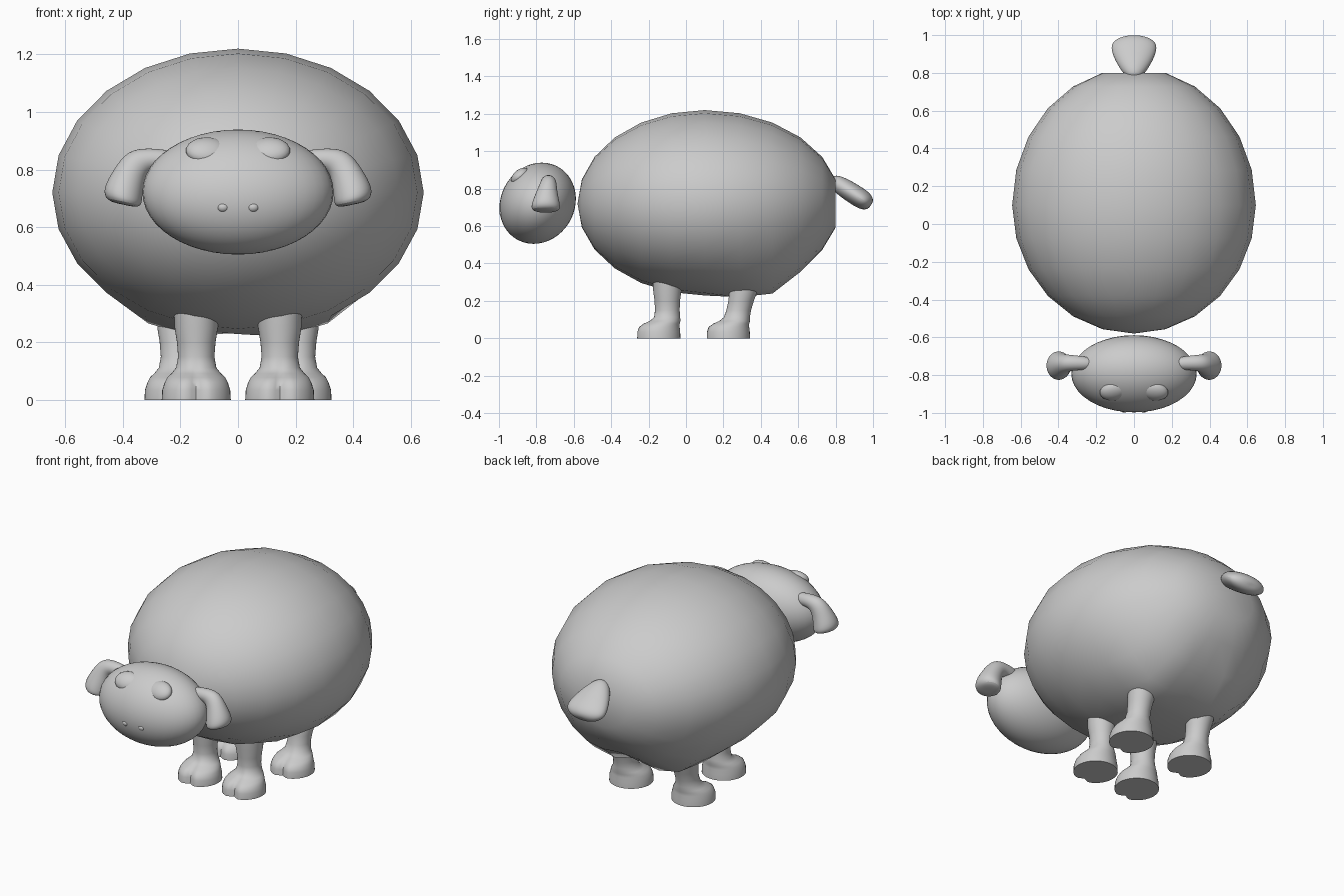
import bpy, bmesh, math
from mathutils import Vector, Matrix

if "Cube" in bpy.data.objects:
    bpy.data.objects.remove(bpy.data.objects["Cube"])


def finish(name, bm, mirror=False, subsurf=0):
    bmesh.ops.recalc_face_normals(bm, faces=bm.faces)
    me = bpy.data.meshes.new(name)
    bm.to_mesh(me)
    bm.free()
    ob = bpy.data.objects.new(name, me)
    bpy.context.collection.objects.link(ob)
    bpy.ops.object.select_all(action='DESELECT')
    ob.select_set(True)
    bpy.context.view_layer.objects.active = ob
    bpy.ops.object.shade_smooth_by_angle(angle=math.radians(60))
    if subsurf:
        m = ob.modifiers.new("smooth", 'SUBSURF')
        m.levels = m.render_levels = subsurf
    if mirror:
        m = ob.modifiers.new("mirror", 'MIRROR')
        m.use_clip = m.use_mirror_merge = False
    return ob


def loft(rings):
    """Skin a list of closed rings and cap both ends."""
    bm = bmesh.new()
    vs = [[bm.verts.new(p) for p in r] for r in rings]
    n = len(vs[0])
    for a, b in zip(vs, vs[1:]):
        for i in range(n):
            j = (i + 1) % n
            bm.faces.new((a[i], a[j], b[j], b[i]))
    for r in (vs[0], vs[-1]):
        mid = bm.verts.new(sum((v.co for v in r), Vector()) / n)
        for i in range(n):
            bm.faces.new((r[i], r[(i + 1) % n], mid))
    return bm


def ellipse(c, u, v, n=12):
    c, u, v = Vector(c), Vector(u), Vector(v)
    return [c + u * math.cos(2 * math.pi * i / n) + v * math.sin(2 * math.pi * i / n)
            for i in range(n)]


def ellipsoid(center, radii, u=32, v=16, rot=None):
    bm = bmesh.new()
    bmesh.ops.create_uvsphere(bm, u_segments=u, v_segments=v, radius=1)
    bmesh.ops.scale(bm, vec=radii, verts=bm.verts)
    m = Matrix.Translation(center)
    if rot:
        m = m @ rot
    bmesh.ops.transform(bm, matrix=m, verts=bm.verts)
    return bm


# Woolly body: coarse sphere with poles front and back, flattened rear, low hips
body = bmesh.new()
bmesh.ops.create_uvsphere(body, u_segments=24, v_segments=12, radius=1)
bmesh.ops.rotate(body, cent=(0, 0, 0), matrix=Matrix.Rotation(math.pi / 2, 3, 'X'),
                 verts=body.verts)
for v in body.verts:
    x, y, z = v.co
    x, z = x * 0.645, 0.72 + z * (0.5 if z > 0 else 0.49)
    y = 0.1 + (min(y * 0.725, 0.7) if y > 0 else y * 0.68)
    if z < 0.6:
        z -= 0.09 * math.exp(-((abs(x) - 0.24) ** 2 + (y - 0.44) ** 2) / 0.04)
    v.co = (x, y, z)
finish("body", body)

# Head, leaning slightly back at the top
head = ellipsoid((0, -0.793, 0.722), (0.332, 0.203, 0.217), 40, 24)
for v in head.verts:
    v.co.y += 0.1 * (v.co.z - 0.722)
finish("head", head)

# Eyes lying on the forehead, and nostrils
tilt = Matrix.Rotation(math.radians(-10), 4, 'Z') @ Matrix.Rotation(math.radians(42), 4, 'X')
finish("eyes", ellipsoid((0.105, -0.884, 0.864), (0.077, 0.058, 0.038), 24, 12, tilt), True)
finish("nostrils", ellipsoid((0.052, -0.982, 0.669), (0.021, 0.016, 0.017), 16, 8), True)

# Ears: outer edge x,z / inner edge x,z / centre y / half depth
ear = [(0.22, 0.868, 0.23, 0.79, -0.74, 0.035),
       (0.31, 0.877, 0.285, 0.80, -0.735, 0.04),
       (0.385, 0.87, 0.315, 0.79, -0.735, 0.045),
       (0.435, 0.80, 0.325, 0.75, -0.745, 0.06),
       (0.472, 0.735, 0.33, 0.70, -0.75, 0.08),
       (0.462, 0.697, 0.333, 0.672, -0.75, 0.08),
       (0.43, 0.685, 0.36, 0.67, -0.75, 0.04)]
rings = []
for ox, oz, ix, iz, y, h in ear:
    rings.append(ellipse(((ox + ix) / 2, y, (oz + iz) / 2),
                         ((ox - ix) / 2, 0, (oz - iz) / 2), (0, h, 0)))
finish("ears", loft(rings), True, 2)

# Tail: flattened paddle widening outward and down
start, end = Vector((0, 0.775, 0.85)), Vector((0, 0.985, 0.715))
along = (end - start).normalized()
up = Vector((0, -along.z, along.y))
tail = [(0.0, 0.03, 0.025), (0.12, 0.06, 0.045), (0.4, 0.10, 0.054), (0.7, 0.127, 0.056),
        (0.87, 0.122, 0.052), (0.98, 0.085, 0.038), (1.02, 0.04, 0.018)]
finish("tail", loft([ellipse(start.lerp(end, t), (w, 0, 0), up * h) for t, w, h in tail]),
       False, 2)

# Legs with cloven hooves: z, y shift, half width, half depth, notch
leg = [(0.0, 0.0, 0.12, 0.12, 0.22), (0.035, 0.0, 0.118, 0.119, 0.25),
       (0.06, 0.003, 0.11, 0.113, 0.25), (0.078, 0.016, 0.101, 0.1, 0.22),
       (0.092, 0.035, 0.086, 0.085, 0.14), (0.112, 0.048, 0.07, 0.071, 0.04),
       (0.15, 0.05, 0.063, 0.066, 0), (0.2, 0.05, 0.067, 0.068, 0),
       (0.25, 0.05, 0.075, 0.075, 0), (0.36, 0.05, 0.08, 0.08, 0)]


def make_legs(name, cx, cy, lean):
    rings = []
    for z, dy, rx, ry, notch in leg:
        y0 = cy + dy + lean * max(0, z - 0.11)
        ring = []
        for i in range(40):
            a = -math.pi / 2 + 2 * math.pi * i / 40
            d = min(i, 40 - i) * 2 * math.pi / 40
            k = 1 - notch * math.exp(-(d / 0.22) ** 2)
            ring.append(Vector((cx + rx * k * math.cos(a), y0 + ry * k * math.sin(a), z)))
        rings.append(ring)
    finish(name, loft(rings), True)


make_legs("front_legs", 0.145, -0.15, 0)
make_legs("rear_legs", 0.205, 0.222, 0.25)
